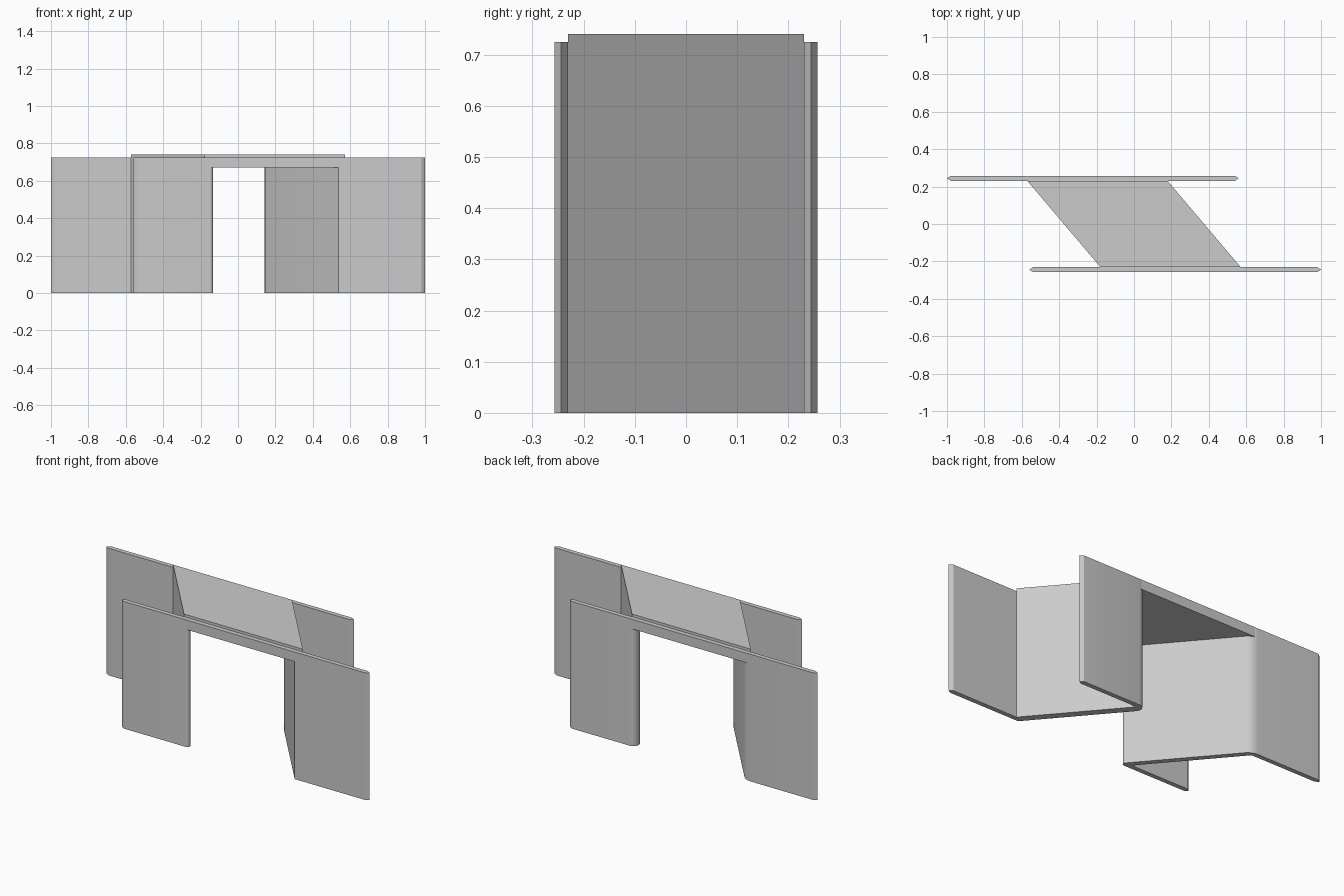
import bpy, bmesh, math
from mathutils import Vector

if "Cube" in bpy.data.objects:
    bpy.data.objects.remove(bpy.data.objects["Cube"])

YI, YO = 0.231, 0.257            # inner / outer faces of the long walls
WALL_TOP, SOFFIT, DECK_TOP = 0.725, 0.67, 0.74
SLOPE = 0.848                    # skew of the crossing, dx per dy
HALF = 0.375                     # half width of the deck along x


def fillet(prev, corner, nxt, r, n=6):
    """Points of an arc rounding one plan corner."""
    c = Vector(corner)
    if r == 0:
        return [c]
    a = (Vector(prev) - c).normalized()
    b = (Vector(nxt) - c).normalized()
    half = a.angle(b) / 2
    centre = c + (a + b).normalized() * (r / math.sin(half))
    start = c + a * (r / math.tan(half)) - centre
    end = c + b * (r / math.tan(half)) - centre
    sweep = start.angle_signed(end)   # clockwise positive
    pts = []
    for i in range(n + 1):
        t = -sweep * i / n
        pts.append(centre + Vector((start.x * math.cos(t) - start.y * math.sin(t),
                                    start.x * math.sin(t) + start.y * math.cos(t))))
    return pts


def extrude_plan(name, plan, z0, z1):
    bm = bmesh.new()
    face = bm.faces.new([bm.verts.new((p[0], p[1], z0)) for p in plan])
    res = bmesh.ops.extrude_face_region(bm, geom=[face])
    top = [v for v in res["geom"] if isinstance(v, bmesh.types.BMVert)]
    bmesh.ops.translate(bm, verts=top, vec=(0, 0, z1 - z0))
    bmesh.ops.recalc_face_normals(bm, faces=bm.faces)
    mesh = bpy.data.meshes.new(name)
    bm.to_mesh(mesh)
    bm.free()
    obj = bpy.data.objects.new(name, mesh)
    bpy.context.collection.objects.link(obj)
    bpy.ops.object.select_all(action='DESELECT')
    obj.select_set(True)
    bpy.context.view_layer.objects.active = obj
    bpy.ops.object.shade_smooth_by_angle(angle=math.radians(30))
    return obj


def side_plan(inner, r_acute, r_obtuse):
    """Z-shaped plan: short front wing, skewed abutment, long back wing."""
    acute = (-inner + SLOPE * YO, -YO)
    obtuse = (-inner - SLOPE * YO, YO)
    ym, c = (YI + YO) / 2, 0.02
    plan = [(-0.56, -ym), (-0.56 + c, -YO)]
    plan += fillet((-0.56, -YO), acute, obtuse, r_acute)
    plan += fillet(acute, obtuse, (-1, YO), r_obtuse)
    plan += [(-1 + c, YO), (-1, ym), (-1 + c, YI),
             (-HALF - SLOPE * YI, YI), (-HALF + SLOPE * YI, -YI), (-0.56 + c, -YI)]
    return plan


# Abutments with their wing walls; the right one is the left turned half round
extrude_plan("left_abutment", side_plan(0.335, 0.015, 0.08), 0, WALL_TOP)
extrude_plan("right_abutment",
             [(-p[0], -p[1]) for p in side_plan(0.32, 0.035, 0)], 0, WALL_TOP)

# Parapet beams over the two openings
for name, s in (("front_beam", 1), ("back_beam", -1)):
    extrude_plan(name, [(s * x, s * y) for x, y in
                        ((-0.17, -YO), (0.57, -YO), (0.57, -YI), (-0.17, -YI))],
                 SOFFIT, WALL_TOP)

# Skewed deck slab
k = SLOPE * YI
extrude_plan("deck", [(-HALF + k, -YI), (HALF + k, -YI),
                      (HALF - k, YI), (-HALF - k, YI)], SOFFIT, DECK_TOP)
